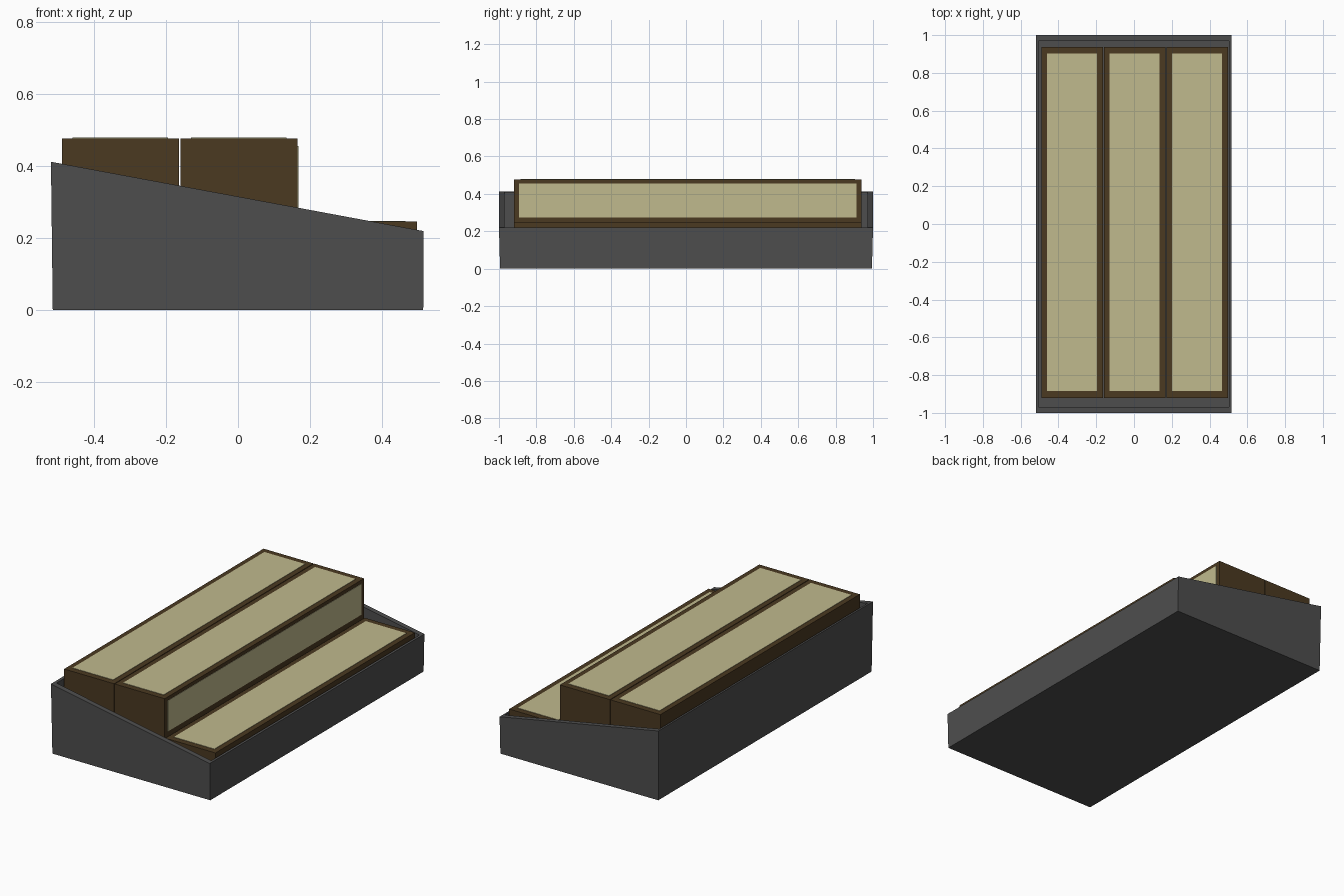
import bpy
import bmesh

default = bpy.data.objects.get("Cube")
if default:
    bpy.data.objects.remove(default)


def material(name, colour):
    mat = bpy.data.materials.new(name)
    mat.use_nodes = True
    rgba = (*colour, 1)
    mat.diffuse_color = rgba
    mat.node_tree.nodes["Principled BSDF"].inputs["Base Color"].default_value = rgba
    return mat


GREY = material("dark grey", (0.076, 0.076, 0.076))
BROWN = material("dark brown", (0.069, 0.041, 0.015))
CREAM = material("pale straw", (0.53, 0.49, 0.27))


def finish(name, bm, mat):
    bmesh.ops.recalc_face_normals(bm, faces=bm.faces)
    mesh = bpy.data.meshes.new(name)
    bm.to_mesh(mesh)
    bm.free()
    mesh.materials.append(mat)
    obj = bpy.data.objects.new(name, mesh)
    bpy.context.collection.objects.link(obj)
    return obj


def block(name, low, high, mat):
    bm = bmesh.new()
    bmesh.ops.create_cube(bm, size=1)
    for v in bm.verts:
        v.co = [low[i] if v.co[i] < 0 else high[i] for i in range(3)]
    return finish(name, bm, mat)


def rim_height(x):
    return 0.412 - 0.186 * (x + 0.52)


# Open tray with a sloping rim: rings run up the outside and down the inside
def ring(bm, x0, x1, y, height):
    corners = ((x0, -y), (x1, -y), (x1, y), (x0, y))
    return [bm.verts.new((cx, cy, height(cx))) for cx, cy in corners]


bm = bmesh.new()
rings = [
    ring(bm, -0.515, 0.515, 0.994, lambda x: 0),
    ring(bm, -0.52, 0.516, 1.0, rim_height),
    ring(bm, -0.505, 0.504, 0.97, rim_height),
    ring(bm, -0.505, 0.504, 0.97, lambda x: 0.02),
]
for lower, upper in zip(rings, rings[1:]):
    for i in range(4):
        j = (i + 1) % 4
        bm.faces.new((lower[i], lower[j], upper[j], upper[i]))
bm.faces.new(rings[0])
bm.faces.new(rings[-1])
finish("tray", bm, GREY)

# Three long boxes, each with a pale panel framed in its top
FRONT, BACK, PROUD = -0.92, 0.938, 0.002
boxes = (("high_side", -0.49, 0.477), ("middle", -0.16, 0.477), ("low_side", 0.171, 0.246))
for label, x, top in boxes:
    end = x + 0.326
    block(label + "_box", (x, FRONT, 0.02), (end, BACK, top), BROWN)
    block(label + "_top_panel", (x + 0.03, FRONT + 0.035, top - PROUD),
          (end - 0.031, BACK - 0.035, top + PROUD), CREAM)

# Panel on the exposed side of the middle box
block("middle_side_panel", (0.166 - PROUD, FRONT + 0.027, 0.274),
      (0.166 + PROUD, BACK - 0.027, 0.456), CREAM)
